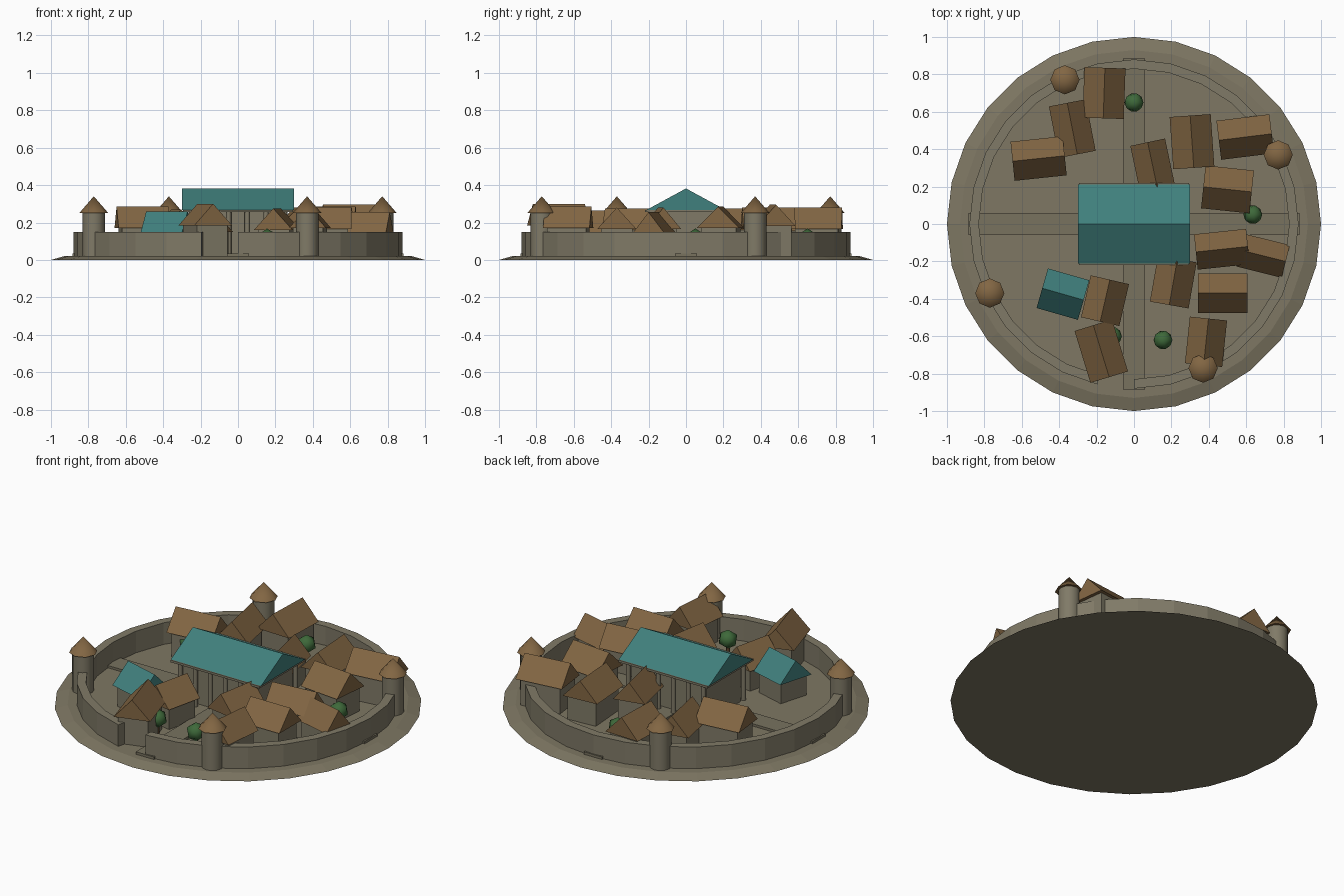
import bpy
import bmesh
from math import cos, sin, pi, radians
from mathutils import Matrix

cube = bpy.data.objects.get("Cube")
if cube:
    bpy.data.objects.remove(cube, do_unlink=True)


def material(name, rgb):
    lin = [((c / 255 + 0.055) / 1.055) ** 2.4 for c in rgb] + [1.0]
    m = bpy.data.materials.new(name)
    m.use_nodes = True
    m.diffuse_color = lin
    m.node_tree.nodes["Principled BSDF"].inputs["Base Color"].default_value = lin
    return m


EARTH = material("earth", (126, 119, 99))
PATH = material("path", (120, 114, 95))
STONE = material("stone", (128, 122, 103))
BROWN = material("brown_roof", (130, 102, 67))
TEAL = material("teal_roof", (64, 128, 125))
GREEN = material("leaf_green", (62, 105, 58))
TRUNK = material("trunk_brown", (92, 68, 44))

GROUND = 0.02
SIDES = 28


def finish(name, bm, mat, smooth=False):
    bmesh.ops.recalc_face_normals(bm, faces=bm.faces)
    for f in bm.faces:
        f.smooth = smooth and len(f.verts) < 5
    me = bpy.data.meshes.new(name)
    bm.to_mesh(me)
    bm.free()
    me.materials.append(mat)
    ob = bpy.data.objects.new(name, me)
    bpy.context.collection.objects.link(ob)
    return ob


def box(name, x, y, z0, z1, lx, ly, mat, angle=0):
    bm = bmesh.new()
    bmesh.ops.create_cube(bm, size=1, matrix=Matrix.Translation((x, y, (z0 + z1) / 2))
                          @ Matrix.Rotation(radians(angle), 4, "Z")
                          @ Matrix.Diagonal((lx, ly, z1 - z0, 1)))
    return finish(name, bm, mat)


def cone(name, x, y, z0, z1, r0, r1, sides, mat, smooth=True):
    bm = bmesh.new()
    bmesh.ops.create_cone(bm, cap_ends=True, segments=sides, radius1=r0, radius2=r1,
                          depth=z1 - z0, matrix=Matrix.Translation((x, y, (z0 + z1) / 2)))
    return finish(name, bm, mat, smooth)


def gable_roof(name, x, y, z0, z1, length, width, mat, angle=0):
    # Triangular prism whose ridge runs along its local x
    bm = bmesh.new()
    tri = [bm.verts.new((-length / 2, py, z)) for py, z in
           ((-width / 2, z0), (width / 2, z0), (0, z1))]
    face = bm.faces.new(tri)
    out = bmesh.ops.extrude_face_region(bm, geom=[face])
    moved = [v for v in out["geom"] if isinstance(v, bmesh.types.BMVert)]
    bmesh.ops.translate(bm, verts=moved, vec=(length, 0, 0))
    bmesh.ops.transform(bm, verts=bm.verts, matrix=Matrix.Translation((x, y, 0))
                        @ Matrix.Rotation(radians(angle), 4, "Z"))
    return finish(name, bm, mat)


# Ground mound and crossing paths
cone("ground", 0, 0, 0, GROUND, 1.0, 0.93, SIDES, EARTH, False)
box("path_across", 0, 0, 0.01, 0.034, 1.77, 0.12, PATH)
box("path_along", 0, 0, 0.01, 0.035, 0.12, 1.77, PATH)

# Ring wall, with one segment left open as the gate
bm = bmesh.new()
rings = []
for i in range(SIDES):
    a = -pi / 2 + 2 * pi * i / SIDES
    rings.append([bm.verts.new((r * cos(a), r * sin(a), z)) for r, z in
                  ((0.83, 0.01), (0.88, 0.01), (0.88, 0.15), (0.83, 0.15))])
for p, q in zip(rings, rings[1:]):
    for k in range(4):
        n = (k + 1) % 4
        bm.faces.new((p[k], p[n], q[n], q[k]))
bm.faces.new(rings[0])
bm.faces.new(rings[-1])
finish("ring_wall", bm, STONE)

# Wall towers
for i in range(4):
    a = radians(-64.4 + 90 * i)
    x, y = 0.855 * cos(a), 0.855 * sin(a)
    cone(f"tower_{i + 1}", x, y, 0.01, 0.26, 0.06, 0.06, 12, STONE)
    cone(f"tower_roof_{i + 1}", x, y, 0.25, 0.34, 0.078, 0.0, 8, BROWN)

# Great hall with columns
box("hall_walls", 0, 0, 0.01, 0.265, 0.5, 0.32, STONE)
box("hall_cornice", 0, 0, 0.255, 0.268, 0.59, 0.436, STONE)
gable_roof("hall_roof", 0, 0, 0.268, 0.382, 0.6, 0.42, TEAL)
for side in (-1, 1):
    for i in range(6):
        cone(f"hall_column_{'front' if side < 0 else 'back'}_{i + 1}",
             -0.25 + 0.1 * i, side * 0.19, 0.01, 0.257, 0.014, 0.014, 8, STONE)

# Houses: centre x, y, roof length, width, ridge angle, ridge height
houses = [
    (-0.16, 0.70, 0.27, 0.22, 88, 0.28),
    (-0.33, 0.51, 0.28, 0.20, 101, 0.27),
    (-0.51, 0.35, 0.28, 0.21, 6, 0.285),
    (0.10, 0.31, 0.26, 0.19, 102, 0.275),
    (0.31, 0.44, 0.28, 0.22, 94, 0.28),
    (0.595, 0.465, 0.285, 0.21, 7, 0.295),
    (0.50, 0.185, 0.26, 0.23, -6, 0.285),
    (0.47, -0.135, 0.28, 0.19, 6, 0.28),
    (0.69, -0.17, 0.25, 0.18, -14, 0.255),
    (0.21, -0.31, 0.25, 0.21, 80, 0.275),
    (0.475, -0.37, 0.265, 0.21, 0, 0.28),
    (0.385, -0.63, 0.25, 0.20, 84, 0.285),
    (-0.155, -0.41, 0.23, 0.21, 77, 0.265),
    (-0.175, -0.68, 0.29, 0.21, 107, 0.30),
    (-0.38, -0.375, 0.23, 0.22, -16, 0.26),
]
for i, (x, y, length, width, angle, top) in enumerate(houses, 1):
    eave = top - 0.115
    roof = TEAL if i == len(houses) else BROWN
    box(f"house_walls_{i}", x, y, 0.01, eave + 0.002, length - 0.04, width - 0.04, STONE, angle)
    gable_roof(f"house_roof_{i}", x, y, eave, top, length, width, roof, angle)

# Trees
for i, (x, y) in enumerate([(0, 0.65), (0.635, 0.05), (0.155, -0.62),
                            (-0.115, -0.6), (-0.53, 0.29)], 1):
    cone(f"tree_trunk_{i}", x, y, 0.01, 0.08, 0.012, 0.01, 6, TRUNK)
    bm = bmesh.new()
    bmesh.ops.create_icosphere(bm, subdivisions=1, radius=0.056,
                               matrix=Matrix.Translation((x, y, 0.112)))
    finish(f"tree_crown_{i}", bm, GREEN, True)
